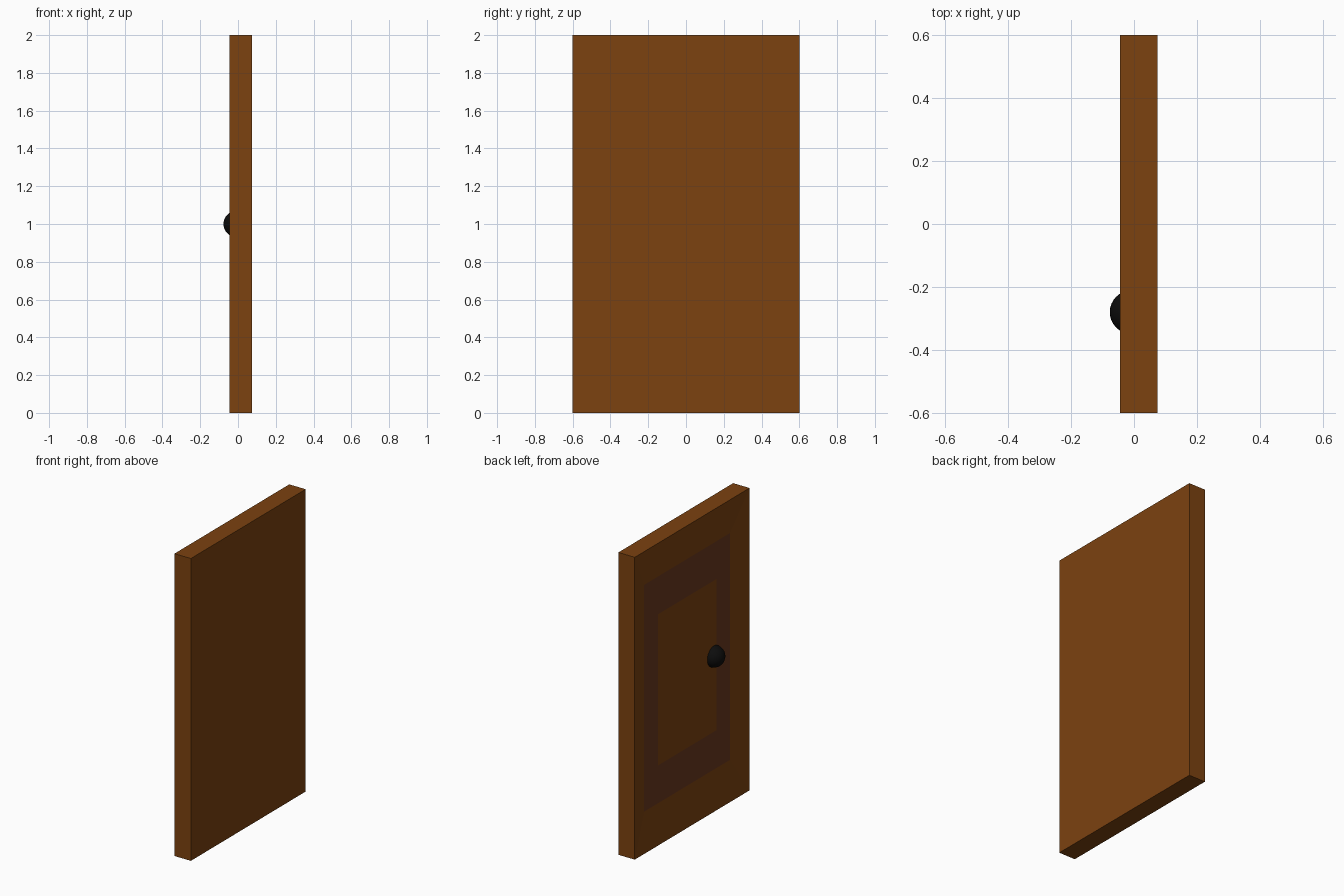
import bpy, bmesh

if "Cube" in bpy.data.objects:
    bpy.data.objects.remove(bpy.data.objects["Cube"])

def material(name, rgb):
    m = bpy.data.materials.new(name)
    m.diffuse_color = (*rgb, 1)
    m.use_nodes = True
    m.node_tree.nodes["Principled BSDF"].inputs["Base Color"].default_value = m.diffuse_color
    return m

wood = material("wood", (0.2, 0.054, 0.005))
dark_wood = material("dark_wood", (0.145, 0.04, 0.013))
black = material("black", (0.004, 0.004, 0.004))

FRONT, BACK, FLOOR = -0.045, 0.075, -0.008

# Door slab: the panelled face slopes in to a sunken dark border and a centre panel
bm = bmesh.new()

def ring(x, half_width, z0, z1):
    pts = [(-half_width, z0), (half_width, z0), (half_width, z1), (-half_width, z1)]
    return [bm.verts.new((x, y, z)) for y, z in pts]

rings = [ring(BACK, 0.6, 0, 2),
         ring(FRONT, 0.6, 0, 2),
         ring(FLOOR, 0.45, 0.25, 1.75),
         ring(FLOOR, 0.305, 0.5, 1.5)]
bm.faces.new(rings[0])
bm.faces.new(rings[-1])
for n, (a, b) in enumerate(zip(rings, rings[1:])):
    for i in range(4):
        j = (i + 1) % 4
        f = bm.faces.new((a[i], a[j], b[j], b[i]))
        f.material_index = 1 if n == 2 else 0
bmesh.ops.recalc_face_normals(bm, faces=bm.faces)
mesh = bpy.data.meshes.new("door_slab")
bm.to_mesh(mesh)
bm.free()
mesh.materials.append(wood)
mesh.materials.append(dark_wood)
bpy.context.collection.objects.link(bpy.data.objects.new("door_slab", mesh))

# Round knob, half sunk in the centre panel
bpy.ops.mesh.primitive_uv_sphere_add(segments=32, ring_count=16, radius=0.069,
                                     location=(FLOOR, -0.28, 1.0))
knob = bpy.context.object
knob.name = "door_knob"
knob.data.materials.append(black)
bpy.ops.object.shade_smooth()
